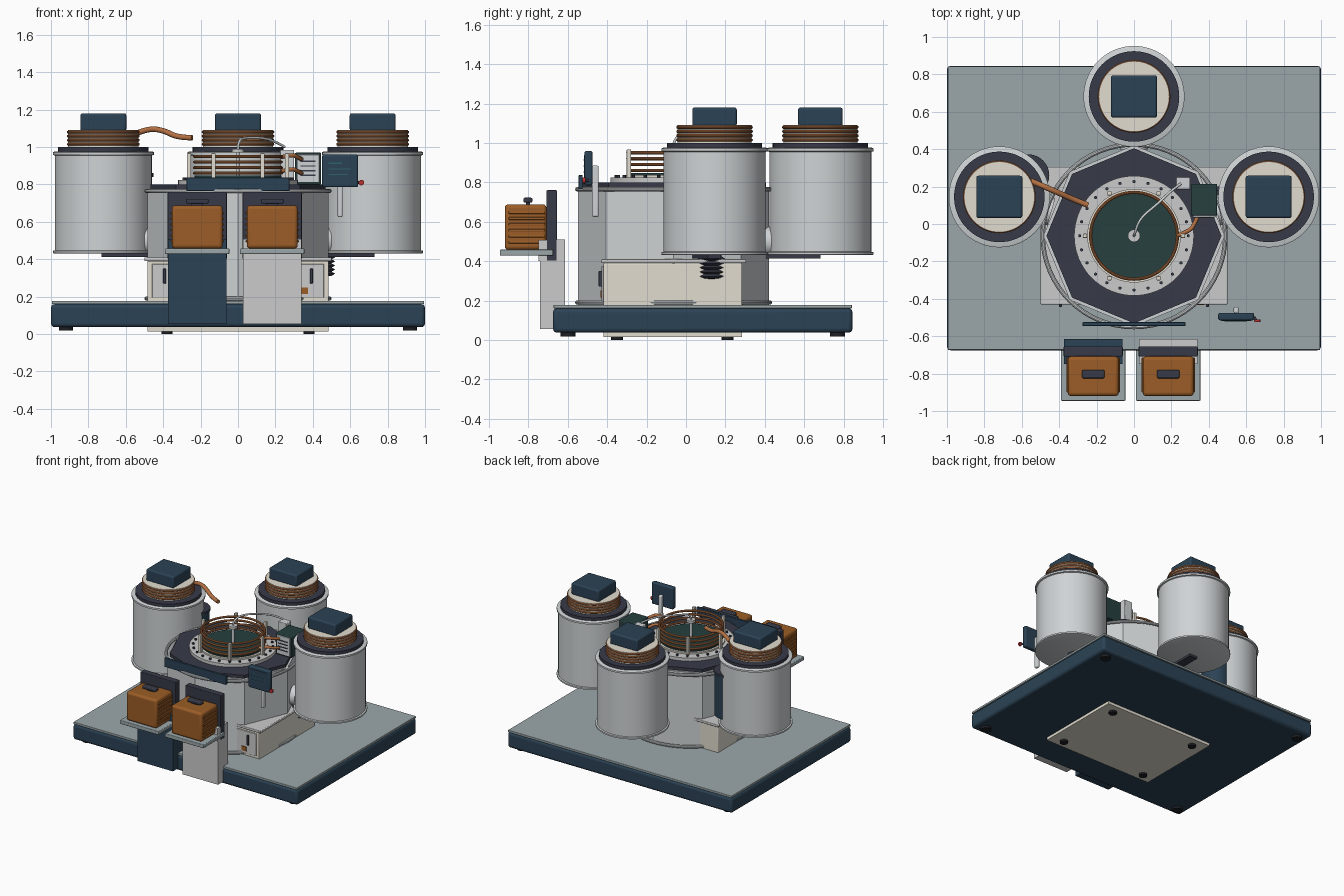
import bpy, math
from mathutils import Vector

if "Cube" in bpy.data.objects:
    bpy.data.objects.remove(bpy.data.objects["Cube"])

COL = dict(navy=(.024, .055, .09), dark=(.038, .043, .065), cream=(.76, .72, .63),
           copper=(.45, .16, .055), orange=(.33, .11, .02), green=(.02, .05, .05),
           steel=(.62, .65, .66), plate=(.33, .39, .4), white=(.75, .76, .75),
           red=(.5, .03, .03), screen=(.03, .12, .15), black=(.012, .014, .018))
MATS = {}


def paint(o, name, col):
    o.name = name
    if col not in MATS:
        MATS[col] = bpy.data.materials.new(col)
        MATS[col].diffuse_color = (*COL[col], 1)
    o.data.materials.append(MATS[col])
    return o


def smooth():
    bpy.ops.object.shade_smooth_by_angle(angle=math.radians(35))


def box(name, x, y, z, col, bevel=0.0):
    """Box from (min, max) ranges."""
    c = [(r[0] + r[1]) / 2 for r in (x, y, z)]
    bpy.ops.mesh.primitive_cube_add(size=1, location=c)
    o = bpy.context.object
    for v in o.data.vertices:
        v.co = [v.co[i] * (r[1] - r[0]) for i, r in enumerate((x, y, z))]
    if bevel:
        m = o.modifiers.new("bevel", 'BEVEL')
        m.width, m.segments = bevel, 3
        smooth()
    return paint(o, name, col)


def cyl(name, x, y, z0, z1, r, col, n=48):
    bpy.ops.mesh.primitive_cylinder_add(vertices=n, radius=r, depth=z1 - z0,
                                        location=(x, y, (z0 + z1) / 2))
    if n > 8:
        smooth()
    return paint(bpy.context.object, name, col)


def rod(name, a, b, r, col):
    a, b = Vector(a), Vector(b)
    o = cyl(name, 0, 0, 0, (b - a).length, r, col, 32)
    o.location = (a + b) / 2
    o.rotation_euler = (b - a).to_track_quat('Z', 'Y').to_euler()
    return o


def ring(name, x, y, z, r, t, col):
    bpy.ops.mesh.primitive_torus_add(location=(x, y, z), major_radius=r, minor_radius=t,
                                     major_segments=64, minor_segments=10)
    smooth()
    return paint(bpy.context.object, name, col)


def lathe(name, x, y, prof, col, n=64):
    """Revolve an (r, z) profile around a vertical axis at x, y."""
    verts = [(r * math.cos(2 * math.pi * k / n), r * math.sin(2 * math.pi * k / n), z)
             for k in range(n) for r, z in prof]
    p = len(prof)
    faces = [(k * p + i, (k + 1) % n * p + i, (k + 1) % n * p + i + 1, k * p + i + 1)
             for k in range(n) for i in range(p - 1)]
    faces += [tuple(k * p for k in reversed(range(n))), tuple(k * p + p - 1 for k in range(n))]
    me = bpy.data.meshes.new(name)
    me.from_pydata(verts, [], faces)
    o = bpy.data.objects.new(name, me)
    o.location = (x, y, 0)
    bpy.context.collection.objects.link(o)
    bpy.ops.object.select_all(action='DESELECT')
    o.select_set(True)
    bpy.context.view_layer.objects.active = o
    smooth()
    return paint(o, name, col)


def tube(name, pts, r, col):
    cu = bpy.data.curves.new(name, 'CURVE')
    cu.dimensions, cu.bevel_depth, cu.bevel_resolution, cu.use_fill_caps = '3D', r, 3, True
    s = cu.splines.new('NURBS')
    s.points.add(len(pts) - 1)
    for q, c in zip(s.points, pts):
        q.co = (*c, 1)
    s.order_u, s.use_endpoint_u, s.resolution_u = 3, True, 8
    o = bpy.data.objects.new(name, cu)
    bpy.context.collection.objects.link(o)
    return paint(o, name, col)


def coil(name, x, y, z0, z1, r, turns, t):
    for i in range(turns):
        ring(name, x, y, z0 + (z1 - z0) * i / (turns - 1), r, t, 'copper')


CY = -.063  # chamber centre in y

# Base frame with deck plate and feet
box("base_frame", (-1, 1), (-.675, .845), (.037, .16), 'navy', .02)
box("deck_plate", (-.995, .995), (-.673, .843), (.16, .178), 'plate', .004)
for sx in (-1, 1):
    for y in (-.6, .77):
        cyl("base_foot", sx * .92, y, .018, .045, .038, 'black', 24)
    for y in (-.35, .21):
        cyl("cabinet_foot", sx * .38, y, 0, .02, .03, 'black', 24)

# Cabinet under the chamber
box("cabinet_bottom", (-.485, .485), (-.42, .285), (.015, .04), 'cream')
box("cabinet", (-.485, .485), (-.42, .285), (.17, .39), 'cream', .006)
box("cabinet_top", (-.5, .5), (-.43, .305), (.39, .41), 'white', .005)
for sx in (-1, 1):
    box("cabinet_door", sorted((sx * .05, sx * .46)), (-.428, -.415), (.195, .375), 'white', .004)
    box("door_handle", sorted((sx * .385, sx * .4)), (-.443, -.425), (.27, .35), 'dark', .004)
box("warning_plate", (.335, .375), (-.433, -.425), (.215, .25), 'orange')

# Octagonal chamber with rims and lid
cyl("chamber_body", 0, CY, .175, .775, .485, 'steel', 8)
cyl("chamber_lid", 0, CY, .77, .8, .468, 'dark', 8)
for z in (.19, .765):
    ring("chamber_rim", 0, CY, z, .488, .012, 'steel')
cyl("source_flange", 0, CY, .8, .825, .32, 'white', 64)
cyl("source_seat", 0, CY, .825, .837, .25, 'cream', 64)
cyl("dielectric_window", 0, CY, .837, .847, .232, 'green', 64)
for i in range(24):
    a = 2 * math.pi * i / 24
    cyl("flange_bolt", .29 * math.cos(a), CY + .29 * math.sin(a), .825, .837, .009, 'dark', 6)
coil("source_coil", 0, CY, .86, .95, .232, 4, .0085)
for i in range(6):
    a = math.pi * i / 3
    x, y = .262 * math.cos(a), CY + .262 * math.sin(a)
    box("coil_post", (x - .011, x + .011), (y - .011, y + .011), (.82, .967), 'cream', .003)

# Gas inlet and feed line
cyl("gas_inlet", 0, CY, .845, .98, .012, 'steel', 20)
cyl("gas_inlet_disc", 0, CY, .97, .99, .033, 'white', 32)
tube("gas_line", [(0, CY, .98), (0, CY, 1.03), (.03, .03, 1.05), (.13, .11, 1.05),
                  (.2, .18, 1.03), (.25, .215, 1.0)], .007, 'steel')
box("gas_valve", (.225, .3), (.185, .25), (.8, .985), 'steel', .005)

# Matching box with vents and coil leads
box("matching_box", (.305, .445), (.045, .215), (.8, .97), 'green', .006)
box("matching_panel", (.315, .435), (.035, .046), (.81, .96), 'steel', .003)
for i in range(4):
    z = .845 + i * .025
    box("matching_vent", (.335, .415), (.031, .037), (z, z + .007), 'dark')
for z in (.87, .945):
    tube("coil_lead", [(.23, CY, z), (.29, -.04, z + .015), (.32, -.01, z), (.34, .04, z - .01)],
         .011, 'copper')

# Three suspended canisters with their coil heads and chamber ports
for tag, x, y in (("left", -.72, .145), ("right", .72, .145), ("back", 0, .682)):
    lathe(tag + "_canister", x, y, [(.262, .43), (.27, .433), (.27, .445), (.259, .448),
                                    (.259, .955), (.27, .958), (.27, .972), (.262, .976)], 'steel')
    cyl(tag + "_collar", x, y, .97, 1.0, .242, 'dark', 64)
    cyl(tag + "_insulator", x, y, 1.0, 1.09, .188, 'cream', 64)
    coil(tag + "_head_coil", x, y, 1.015, 1.08, .186, 4, .0085)
    box(tag + "_head_box", (x - .123, x + .123), (y - .113, y + .113), (1.085, 1.18), 'navy', .012)
    d = Vector((-x, CY - y, 0)).normalized()
    c = Vector((x, y, 0))
    up = Vector((0, 0, .5))
    mid = Vector((0, CY, .5)) - d * .46
    rod(tag + "_port", mid, c + d * .2 + up, .06, 'steel')
    rod(tag + "_port_flange", mid, mid - d * .04, .075, 'steel')
    arm = box(tag + "_arm", (-.14, .14), (-.035, .035), (-.012, .012), 'dark')
    arm.location = c + d * .14 + Vector((0, 0, .425))
    arm.rotation_euler.z = math.atan2(d.y, d.x)

# Copper feed from left canister to source
tube("copper_feed", [(-.55, .23, 1.07), (-.48, .2, 1.1), (-.4, .165, 1.09), (-.32, .13, 1.05),
                     (-.245, .1, 1.05)], .015, 'copper')

# Side pump and bellows
cyl("side_pump", -.565, .26, .5, .84, .105, 'navy')
cyl("side_pump_cap", -.565, .26, .84, .86, .112, 'dark')
prof = [(.035, .275), (.035, .31)]
for i in range(5):
    prof += [(.05, .312 + i * .022), (.07, .323 + i * .022)]
lathe("bellows", .45, .13, prof + [(.05, .425), (.05, .44)], 'dark', 40)

# Front bar, left blank
box("front_bar", (-.275, .275), (-.545, -.525), (.765, .837), 'navy', .003)

# Two load ports with carriers
for tag, x, col in (("left", -.218, 'navy'), ("right", .183, 'white')):
    box(tag + "_port_column", (x - .157, x + .157), (-.74, -.67), (.055, .45), col)
    box(tag + "_column_back", (x - .157, x + .157), (-.675, -.615), (.055, .51), col)
    box(tag + "_shelf", (x - .172, x + .172), (-.945, -.675), (.428, .458), 'plate', .005)
    box(tag + "_shelf_bracket", (x - .157, x + .157), (-.748, -.7), (.4, .508), col)
    box(tag + "_door_plate", (x - .158, x + .158), (-.708, -.655), (.4, .76), 'dark', .005)
    box(tag + "_carrier", (x - .136, x + .136), (-.92, -.708), (.457, .688), 'orange', .018)
    for i in range(6):
        z = .49 + i * .03
        box(tag + "_carrier_rib", (x - .142, x + .142), (-.9, -.715), (z, z + .013), 'orange', .003)
    box(tag + "_carrier_handle", (x - .06, x + .06), (-.825, -.78), (.697, .722), 'dark', .007)
    box(tag + "_handle_stem", (x - .03, x + .03), (-.812, -.793), (.685, .705), 'dark')

# Operator monitor on its post
box("monitor", (.45, .642), (-.515, -.475), (.785, .96), 'navy', .01)
box("monitor_screen", (.467, .625), (-.518, -.513), (.815, .94), 'navy')
for i, w in enumerate((.1, .12, .07)):
    box("screen_line", (.485, .485 + w), (-.52, -.517), (.85 + i * .03, .856 + i * .03), 'screen')
box("monitor_post", (.533, .56), (-.477, -.443), (.625, .885), 'steel', .008)
rod("stop_button_stem", (.64, -.495, .81), (.652, -.515, .81), .008, 'dark')
rod("stop_button", (.66, -.51, .81), (.66, -.525, .81), .015, 'red')

for m in bpy.data.materials:
    if m.users and not m.is_grease_pencil:
        m.use_nodes = True
        m.node_tree.nodes["Principled BSDF"].inputs["Base Color"].default_value = m.diffuse_color
